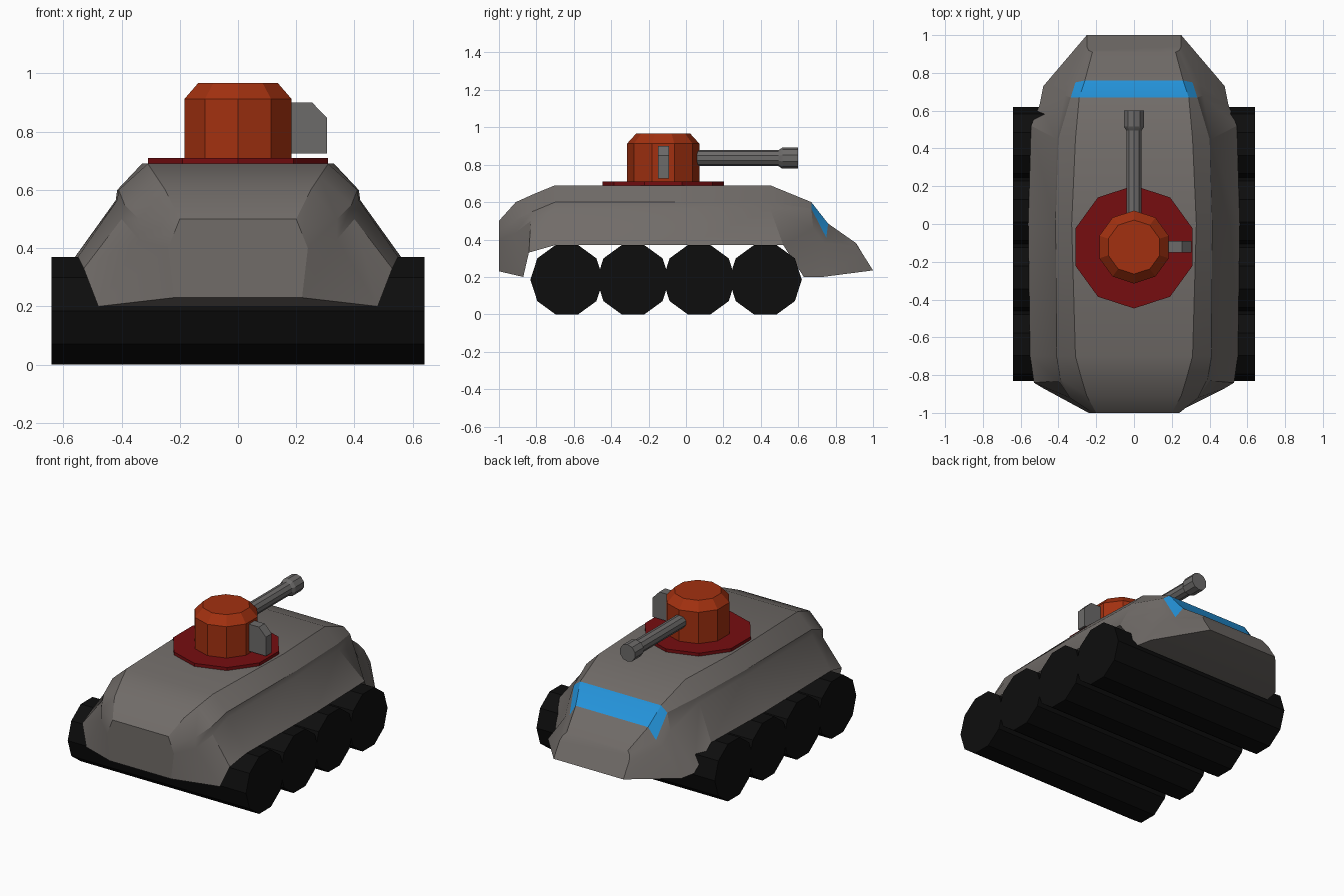
import bpy, bmesh, math
from mathutils import Matrix, Vector

if "Cube" in bpy.data.objects:
    bpy.data.objects.remove(bpy.data.objects["Cube"])


def material(name, rgb):
    m = bpy.data.materials.new(name)
    m.diffuse_color = (*rgb, 1)
    m.use_nodes = True
    m.node_tree.nodes["Principled BSDF"].inputs["Base Color"].default_value = m.diffuse_color
    return m


HULL = material("warm grey", (0.165, 0.15, 0.14))
GUN = material("gun grey", (0.15, 0.145, 0.142))
BLACK = material("black", (0.004, 0.004, 0.004))
ORANGE = material("burnt orange", (0.36, 0.03, 0.005))
RED = material("dark red", (0.18, 0.004, 0.005))
BLUE = material("window blue", (0.018, 0.3, 0.72))


def finish(name, bm, *mats):
    bmesh.ops.recalc_face_normals(bm, faces=bm.faces)
    me = bpy.data.meshes.new(name)
    bm.to_mesh(me)
    bm.free()
    for m in mats:
        me.materials.append(m)
    ob = bpy.data.objects.new(name, me)
    bpy.context.collection.objects.link(ob)
    return ob


def loft(rings):
    """Closed solid through equal-length rings of points."""
    bm = bmesh.new()
    vs = [[bm.verts.new(p) for p in r] for r in rings]
    n = len(vs[0])
    strips = []
    for a, b in zip(vs, vs[1:]):
        strips.append([bm.faces.new((a[i], a[(i + 1) % n], b[(i + 1) % n], b[i])) for i in range(n)])
    bm.faces.new(vs[0])
    bm.faces.new(vs[-1])
    return bm, strips


def turned(name, profile, mat, origin, rot=Matrix(), sides=10, phase=0.0):
    """Faceted solid from (radius, height) pairs around a rotated z axis."""
    rings = []
    for r, h in profile:
        ring = []
        for i in range(sides):
            a = phase + 2 * math.pi * i / sides
            ring.append(rot @ Vector((r * math.cos(a), r * math.sin(a), h)) + Vector(origin))
        rings.append(ring)
    return finish(name, loft(rings)[0], mat)


# Hull: half sections from back to front (top edge, shoulder, ledge, lower edge)
half = [
    [(.20, -1.0, .50), (.22, -1.0, .45), (.24, -1.0, .40), (.22, -1.0, .23)],
    [(.25, -.91, .60), (.34, -.92, .50), (.34, -.92, .43), (.48, -.87, .20)],
    [(.28, -.81, .645), (.39, -.82, .55), (.40, -.83, .50), (.53, -.84, .33)],
    [(.31, -.70, .69), (.41, -.70, .60), (.415, -.70, .565), (.55, -.70, .37)],
    [(.33, .00, .69), (.415, .00, .60), (.42, .00, .565), (.56, .00, .37)],
    [(.31, .45, .69), (.40, .45, .60), (.41, .45, .565), (.545, .52, .37)],
    [(.29, .67, .60), (.335, .67, .565), (.365, .68, .46), (.50, .63, .20)],
    [(.26, .76, .485), (.31, .75, .41), (.35, .74, .38), (.48, .73, .20)],
    [(.22, .91, .38), (.24, .92, .36), (.25, .94, .33), (.25, 1.0, .235)],
]
bm, strips = loft([list(reversed(h)) + [(-x, y, z) for x, y, z in h] for h in half])
for i in (2, 3, 4):                      # wrap-around windscreen band
    strips[6][i].material_index = 1
hull = finish("hull", bm, HULL, BLUE)
bpy.context.view_layer.objects.active = hull
hull.select_set(True)
bpy.ops.object.shade_smooth_by_angle(angle=math.radians(25))

# Four full-width rollers
along_x = Matrix.Rotation(math.pi / 2, 3, 'Y')
for i in range(4):
    turned(f"roller_{i + 1}", [(.195, -.64), (.195, .64)], BLACK,
           (0, -.637 + .3537 * i, .185), along_x, phase=math.pi / 2)

# Turret ring and turret
up = Matrix.Identity(3)
turned("turret_ring", [(.325, .67), (.325, .71)], RED, (0, -.122, 0), up, phase=math.pi / 2)
turned("turret", [(.193, .70), (.193, .913), (.143, .968)], ORANGE, (0, -.122, 0), up, phase=math.pi / 2)

# Barrel with a thicker muzzle
along_y = Matrix.Rotation(-math.pi / 2, 3, 'X')
turned("barrel", [(.043, 0), (.043, .495), (.05, .505), (.056, .515), (.056, .6)], GUN,
       (0, 0, .835), along_y, phase=math.pi / 10)

# Sight box on the turret side, with a cut outer corner
outline = [(.16, .725), (.305, .725), (.305, .848), (.255, .90), (.16, .90)]
bm, _ = loft([[(x, y, z) for x, z in outline] for y in (-.15, -.09)])
finish("sight_box", bm, GUN)
